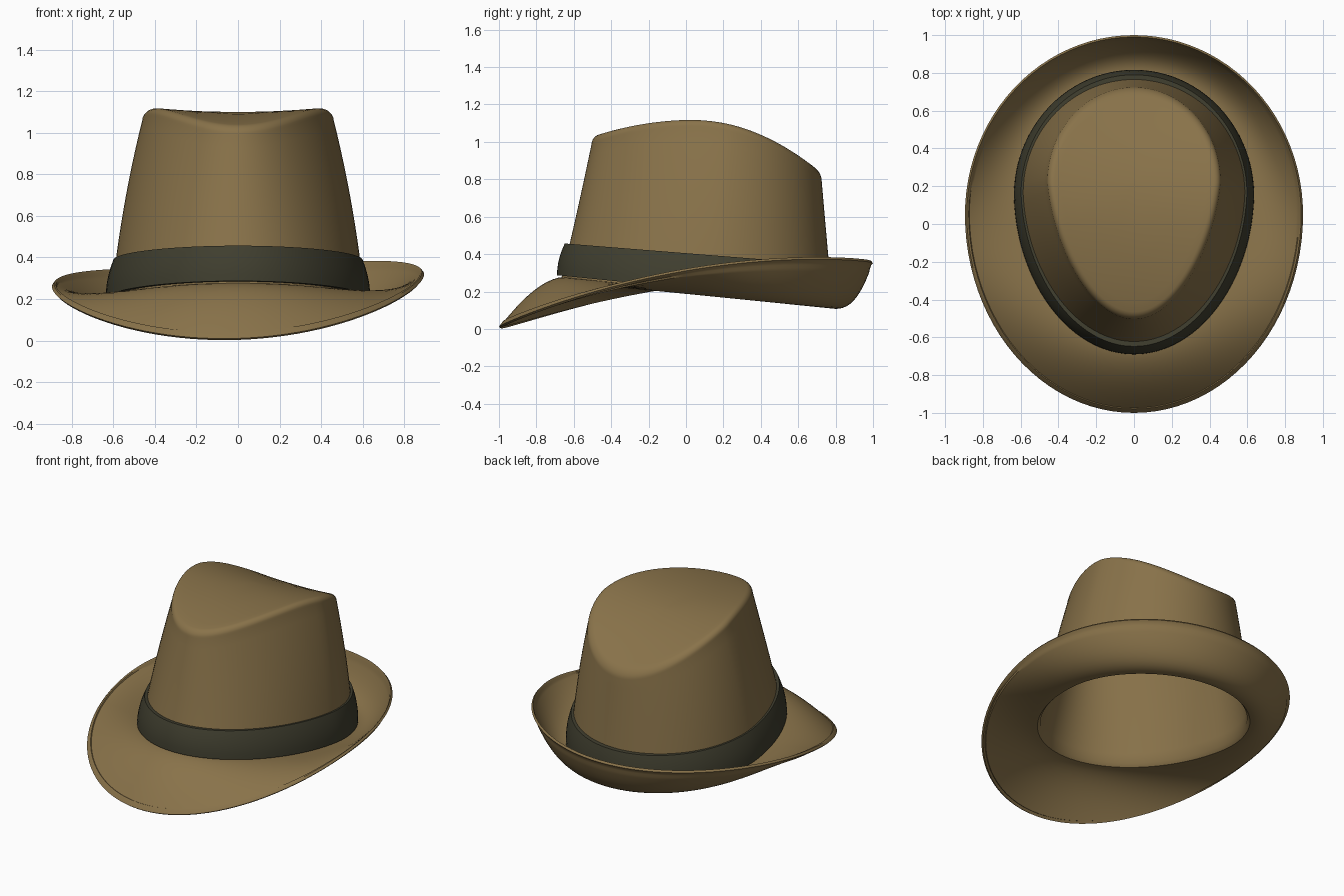
import bpy, bmesh
from math import sin, cos, pi

if "Cube" in bpy.data.objects:
    bpy.data.objects.remove(bpy.data.objects["Cube"], do_unlink=True)

SEGMENTS = 96


def material(name, colour):
    m = bpy.data.materials.new(name)
    m.use_nodes = True
    m.diffuse_color = colour
    m.node_tree.nodes["Principled BSDF"].inputs["Base Color"].default_value = colour
    return m


felt = material("brown felt", (0.25, 0.17, 0.068, 1))
ribbon = material("dark olive ribbon", (0.05, 0.048, 0.028, 1))


def lerp(a, b, t):
    return a + (b - a) * t


def mix(a, b, t):
    return [lerp(p, q, t) for p, q in zip(a, b)]


def egg(shape, height, scale=1.0):
    """Egg-shaped ring: half width, front y, back y, widest y, front pinch."""
    width, front, back, mid, pinch = shape
    ring = []
    for i in range(SEGMENTS):
        a = 2 * pi * i / SEGMENTS
        s = sin(a)
        reach = (back - mid) if s > 0 else (mid - front)
        x = scale * width * cos(a) * (1 - pinch * max(0, -s))
        y = mid + scale * reach * s
        ring.append((x, y, height(x, y)))
    return ring


def grow(shape, d):
    w, f, b, m, p = shape
    return [w + d, f - d, b + d, m, p]


def loft(name, rings, mat, closed=False):
    bm = bmesh.new()
    loops = [[bm.verts.new(p) for p in r] for r in rings]
    pairs = list(zip(loops, loops[1:]))
    if closed:
        pairs.append((loops[-1], loops[0]))
    for a, b in pairs:
        for i in range(SEGMENTS):
            j = (i + 1) % SEGMENTS
            bm.faces.new((a[i], b[i], b[j], a[j]))
    if not closed:
        # Close the crown with a fan at each end
        for loop in (loops[0], loops[-1]):
            bm.faces.new(loop)
    bmesh.ops.recalc_face_normals(bm, faces=bm.faces)
    mesh = bpy.data.meshes.new(name)
    bm.to_mesh(mesh)
    bm.free()
    mesh.materials.append(mat)
    obj = bpy.data.objects.new(name, mesh)
    bpy.context.collection.objects.link(obj)
    bpy.ops.object.select_all(action="DESELECT")
    obj.select_set(True)
    bpy.context.view_layer.objects.active = obj
    bpy.ops.object.shade_smooth_by_angle(angle=pi / 5)
    return obj


# Main shapes and heights
BASE = [0.61, -0.665, 0.785, 0.15, 0.03]
TOP = [0.46, -0.505, 0.725, 0.22, 0.15]
EDGE = [0.885, -0.99, 0.99, 0.05, 0.0]
RIM = [0.895, -1.0, 1.0, 0.05, 0.0]
THICK = 0.023
ROUND = 0.04


def base_z(x, y):
    return 0.21 - 0.1 * y


def top_z(x, y):
    return 1.10 + 0.12 * x * x - (0.5 if y > 0 else 0.28) * y * y


def edge_z(x, y):
    return 0.285 + 0.17 * y - 0.1 * y * y + 0.033 * x


def crown_rings(inset):
    """Rings from the middle of the crown top down to the head opening."""
    rings = []
    tip = grow(TOP, -inset)
    inner = grow(tip, -ROUND)
    for k in (0.04, 0.2, 0.4, 0.6, 0.8, 0.93):
        rings.append(egg(inner, lambda x, y: top_z(x, y) - inset, k))
    for k in range(7):
        a = pi / 2 * (1 - k / 6)
        drop = inset + ROUND * (1 - sin(a))
        rings.append(egg(grow(tip, -ROUND * (1 - cos(a))),
                         lambda x, y: top_z(x, y) - drop))
    for k in range(11, -1, -1):
        t = k / 12
        shape = mix(BASE, TOP, t)
        shape[0] += 0.06 * t * (1 - t)
        rings.append(egg(grow(shape, -inset), lambda x, y: lerp(
            base_z(x, y), top_z(x, y) - ROUND - inset, t)))
    return rings


def brim_ring(t, drop):
    """Ring across the brim: straight at the front, curled up at the back."""
    def height(x, y):
        curl = 1.75 + 0.75 * max(-1, min(1, y))
        lip = 0.008 if t > 0.955 else 0
        return lerp(base_z(x, y), edge_z(x, y), t ** curl) + lip - drop
    return egg(mix(BASE, EDGE, t), height)


# Felt body: outer crown, brim top, rounded edge, underside, inner crown
steps = [0.06, 0.15, 0.25, 0.35, 0.45, 0.55, 0.65, 0.75, 0.84, 0.91, 0.95, 0.965, 1]
body = crown_rings(0)
body += [brim_ring(t, 0) for t in steps]
body.append(egg(RIM, lambda x, y: edge_z(x, y) - 0.004))
body += [brim_ring(t, THICK) for t in reversed(steps)]
body.append(egg(grow(BASE, -0.01), lambda x, y: base_z(x, y) - THICK + 0.002))
body += reversed(crown_rings(0.028))
loft("hat_body", body, felt)


# Ribbon band: closed loop flaring towards the brim
def band_z(t):
    return lambda x, y: lerp(0.218 - 0.1 * y, 0.405 - 0.08 * y, t)


LOW = [0.636, -0.69, 0.815, 0.15, 0.03]
HIGH = [0.598, -0.648, 0.79, 0.16, 0.055]
band = []
for t in (0, 0.2, 0.4, 0.6, 0.8, 0.95, 1):
    band.append(egg(grow(mix(LOW, HIGH, t), 0.04 * t * (1 - t)), band_z(t)))
band += [egg(grow(HIGH, -0.03), band_z(1)), egg(grow(LOW, -0.04), band_z(0))]
loft("ribbon_band", band, ribbon, closed=True)
